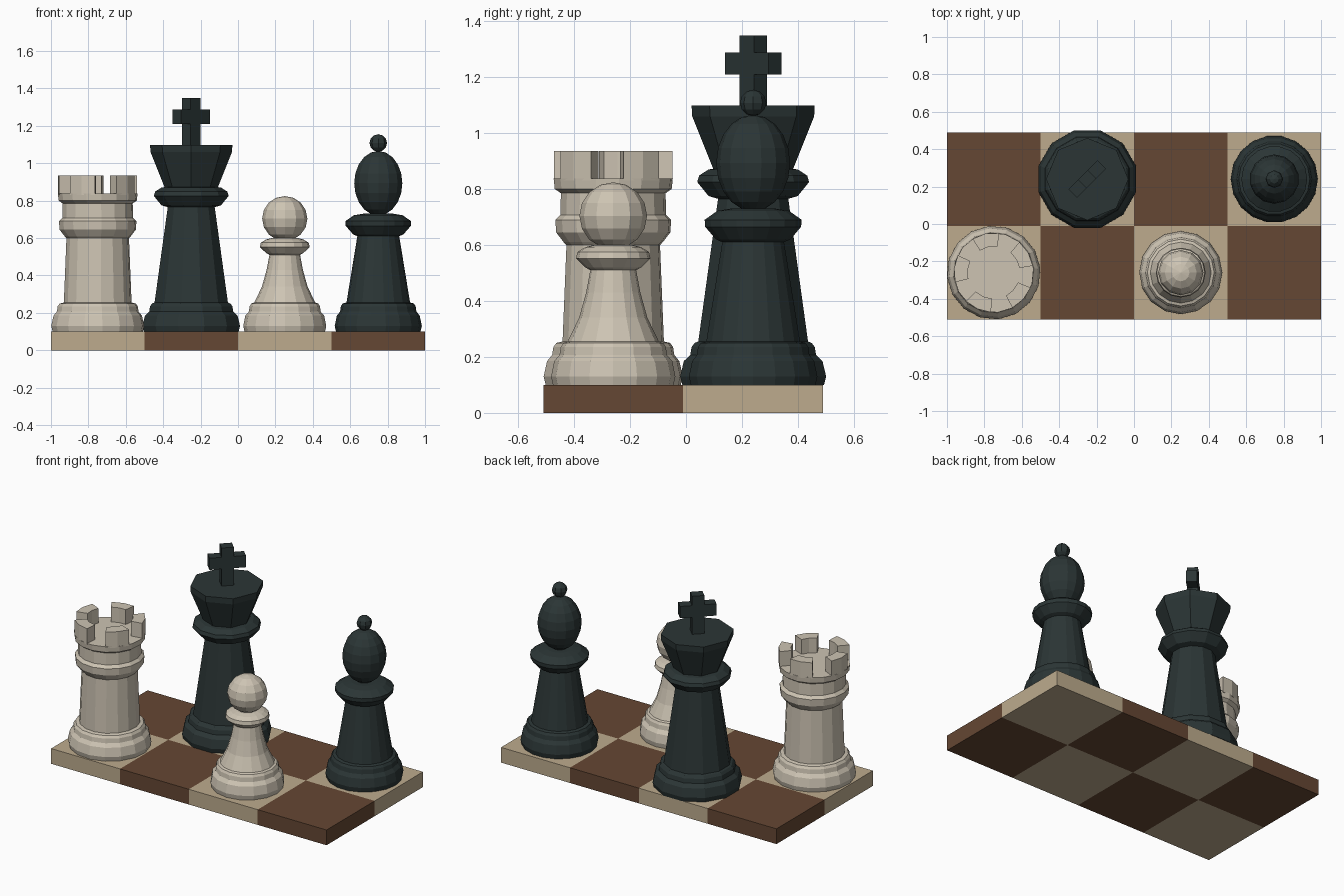
import bpy, bmesh, math
from mathutils import Matrix, Vector

cube = bpy.data.objects.get("Cube")
if cube:
    bpy.data.objects.remove(cube, do_unlink=True)


def material(name, rgb):
    m = bpy.data.materials.new(name)
    m.use_nodes = True
    m.diffuse_color = (*rgb, 1)
    m.node_tree.nodes["Principled BSDF"].inputs["Base Color"].default_value = (*rgb, 1)
    return m


IVORY = material("ivory", (0.61, 0.55, 0.45))
BLACK = material("black", (0.024, 0.036, 0.036))
LIGHT = material("light wood", (0.51, 0.41, 0.27))
DARK = material("dark wood", (0.13, 0.063, 0.033))
TOP = 0.1  # height of the board


def finish(name, bm, mats, loc=(0, 0, 0)):
    bmesh.ops.recalc_face_normals(bm, faces=bm.faces)
    me = bpy.data.meshes.new(name)
    bm.to_mesh(me)
    bm.free()
    for m in mats:
        me.materials.append(m)
    ob = bpy.data.objects.new(name, me)
    ob.location = loc
    bpy.context.collection.objects.link(ob)
    return ob


def lathe(name, spot, profile, sides, mat, turn=0.0):
    """Turn (radius, height) pairs about the vertical axis, with closed ends."""
    bm = bmesh.new()
    rings = []
    for r, z in profile:
        angles = [turn + math.tau * i / sides for i in range(sides)]
        rings.append([bm.verts.new((r * math.cos(a), r * math.sin(a), z)) for a in angles])
    for low, high in zip(rings, rings[1:]):
        for i in range(sides):
            j = (i + 1) % sides
            bm.faces.new((low[i], low[j], high[j], high[i]))
    bm.faces.new(rings[0][::-1])
    bm.faces.new(rings[-1])
    return finish(name, bm, [mat], (*spot, 0))


def ball(name, spot, z, r, height, mat, u=12, v=8):
    bm = bmesh.new()
    bmesh.ops.create_uvsphere(bm, u_segments=u, v_segments=v, radius=1)
    bmesh.ops.scale(bm, vec=(r, r, height / 2), verts=bm.verts)
    return finish(name, bm, [mat], (*spot, z))


def foot(r, ring, body):
    """Stepped foot shared by every piece, ending where the body starts."""
    return [(r * 0.97, TOP), (r, 0.13), (r * 0.95, 0.185), (ring * 1.02, 0.207),
            (ring, 0.235), (ring * 0.95, 0.25), (body, 0.255)]


# Board: a slab cut into squares, coloured by square
bm = bmesh.new()
bmesh.ops.create_cube(bm, size=1, matrix=Matrix.Diagonal((2, 1, TOP, 1)))
cuts = [((x, 0, 0), (1, 0, 0)) for x in (-0.5, 0, 0.5)] + [((0, 0, 0), (0, 1, 0))]
for co, no in cuts:
    bmesh.ops.bisect_plane(bm, geom=bm.verts[:] + bm.edges[:] + bm.faces[:],
                           plane_co=co, plane_no=no)
bm.normal_update()
for f in bm.faces:
    c = f.calc_center_median() - f.normal * 0.01
    f.material_index = (math.floor(c.x * 2) + math.floor(c.y * 2) + 1) % 2
finish("board", bm, [LIGHT, DARK], (0, -0.01, TOP / 2))

# Rook
spot = (-0.75, -0.26)
lathe("rook_body", spot, foot(0.25, 0.215, 0.182) + [
    (0.168, 0.6), (0.178, 0.61), (0.205, 0.645), (0.208, 0.69), (0.19, 0.708),
    (0.188, 0.785), (0.21, 0.8), (0.214, 0.838)], 16, IVORY, 0.1)

# Rook battlements: five curved blocks
bm = bmesh.new()
for k in range(5):
    mid = math.radians(30 + 72 * k)
    columns = []
    for step in (-1, 0, 1):
        a = mid + step * math.radians(20)
        d = Vector((math.cos(a), math.sin(a), 0))
        columns.append([bm.verts.new(d * r + Vector((0, 0, z)))
                        for r, z in ((0.14, 0.83), (0.213, 0.83), (0.213, 0.935), (0.14, 0.935))])
    for a, b in zip(columns, columns[1:]):
        for i in range(4):
            j = (i + 1) % 4
            bm.faces.new((a[i], a[j], b[j], b[i]))
    bm.faces.new(columns[0])
    bm.faces.new(columns[-1][::-1])
finish("rook_battlements", bm, [IVORY], (*spot, 0))

# King
spot = (-0.25, 0.24)
lathe("king_body", spot, foot(0.27, 0.228, 0.203) + [
    (0.13, 0.765), (0.165, 0.775), (0.207, 0.825), (0.2, 0.848), (0.165, 0.87),
    (0.12, 0.875)], 12, BLACK, math.pi / 12)
lathe("king_head", spot, [(0.14, 0.865), (0.218, 1.06), (0.22, 1.098)], 8, BLACK)

# King's cross: one plus-shaped outline given thickness, set on the diagonal
bm = bmesh.new()
arm, bar, thick = 0.037, 0.11, 0.064
right = [(arm, 1.09), (arm, 1.21), (bar, 1.21), (bar, 1.287), (arm, 1.287), (arm, 1.348)]
outline = right + [(-x, z) for x, z in reversed(right)]
face = bm.faces.new([bm.verts.new((x, -thick / 2, z)) for x, z in outline])
made = bmesh.ops.extrude_face_region(bm, geom=[face], use_keep_orig=True)["geom"]
bmesh.ops.translate(bm, vec=(0, thick, 0),
                    verts=[g for g in made if isinstance(g, bmesh.types.BMVert)])
cross = finish("king_cross", bm, [BLACK], (*spot, 0))
cross.rotation_euler.z = math.pi / 4

# Pawn
spot = (0.25, -0.26)
lathe("pawn_body", spot, foot(0.222, 0.188, 0.163) + [
    (0.122, 0.34), (0.097, 0.43), (0.082, 0.51), (0.1, 0.52), (0.133, 0.552),
    (0.128, 0.575), (0.1, 0.592), (0.07, 0.6)], 16, IVORY)
ball("pawn_head", spot, 0.704, 0.121, 0.24, IVORY)

# Bishop
spot = (0.75, 0.24)
lathe("bishop_body", spot, foot(0.233, 0.2, 0.17) + [
    (0.112, 0.61), (0.135, 0.62), (0.174, 0.665), (0.176, 0.69), (0.13, 0.722),
    (0.08, 0.73)], 18, BLACK)
ball("bishop_head", spot, 0.893, 0.132, 0.345, BLACK, 14, 10)
ball("bishop_tip", spot, 1.108, 0.047, 0.094, BLACK, 8, 6)
